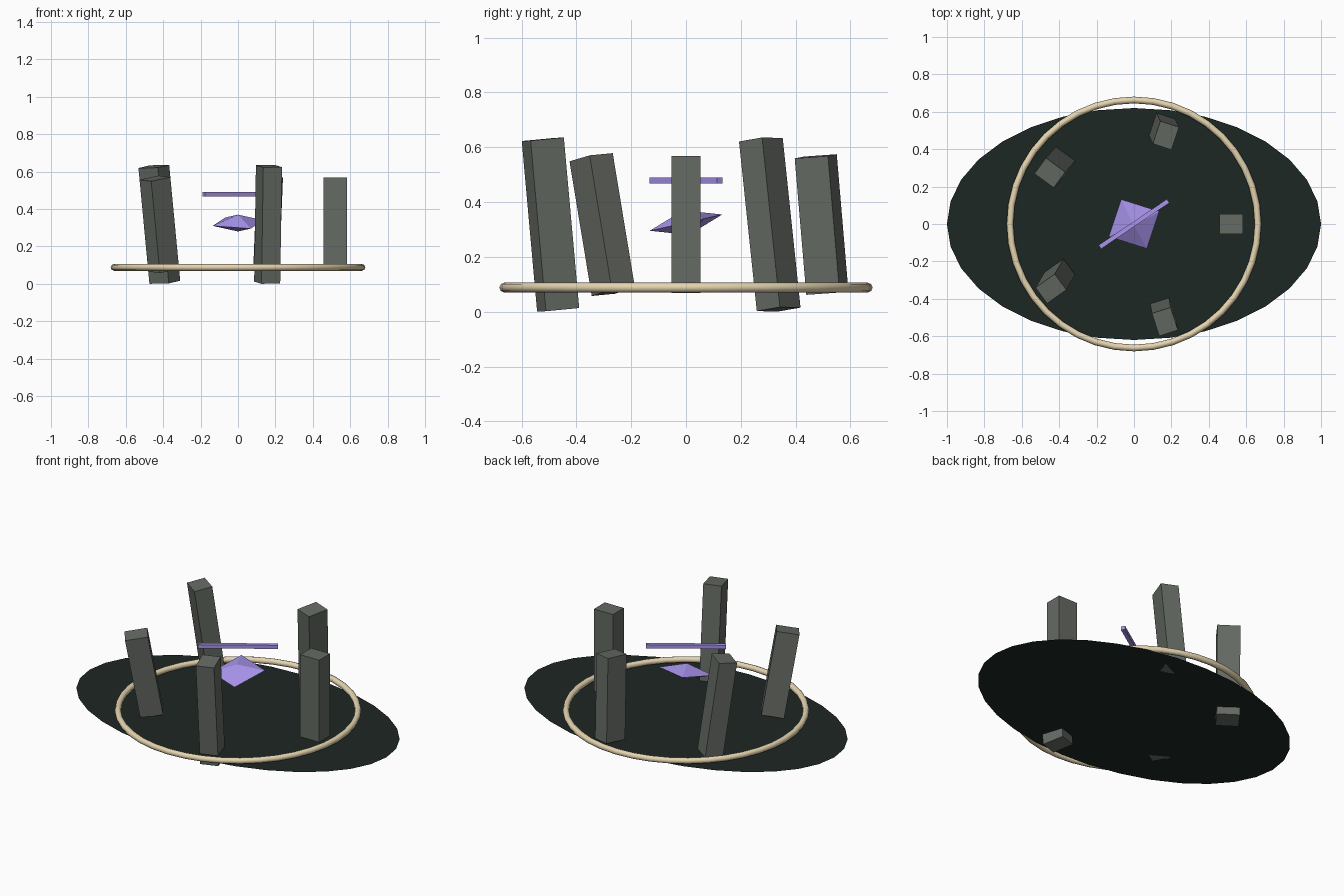
import bpy, bmesh, math
from mathutils import Matrix, Vector

if "Cube" in bpy.data.objects:
    bpy.data.objects.remove(bpy.data.objects["Cube"])


def material(name, rgb):
    m = bpy.data.materials.new(name)
    m.diffuse_color = (*rgb, 1)
    m.use_nodes = True
    m.node_tree.nodes["Principled BSDF"].inputs["Base Color"].default_value = m.diffuse_color
    return m


stone = material("stone", (0.13, 0.145, 0.125))
moss = material("dark_moss", (0.012, 0.02, 0.016))
sand = material("pale_sand", (0.78, 0.66, 0.43))
violet = material("violet", (0.40, 0.30, 0.85))


def finish(obj, name, mat):
    obj.name = name
    obj.data.materials.append(mat)
    return obj


def box(name, size, matrix, mat):
    mesh = bpy.data.meshes.new(name)
    bm = bmesh.new()
    bmesh.ops.create_cube(bm, size=1, matrix=matrix @ Matrix.Diagonal((*size, 1)))
    bm.to_mesh(mesh)
    bm.free()
    obj = bpy.data.objects.new(name, mesh)
    bpy.context.collection.objects.link(obj)
    return finish(obj, name, mat)


# Flat oval ground sheet
bpy.ops.mesh.primitive_circle_add(vertices=32, radius=1, fill_type='NGON', location=(0, 0, 0.067))
ground = finish(bpy.context.object, "ground_oval", moss)
ground.scale = (1, 0.62, 1)

# Ring hovering just above the ground
bpy.ops.mesh.primitive_torus_add(major_segments=40, minor_segments=8, major_radius=0.663,
                                 minor_radius=0.018, location=(0, 0, 0.088))
finish(bpy.context.object, "ground_ring", sand)
bpy.ops.object.shade_smooth_by_angle(angle=math.radians(50))

# Five leaning standing stones: height and lean (x, y per unit of height)
stones = [(0.50, 0, 0), (0.50, 0.04, -0.085), (0.625, -0.095, -0.105),
          (0.50, -0.095, -0.165), (0.625, 0.015, -0.09)]
for i, (height, lx, ly) in enumerate(stones):
    a = math.tau * i / 5
    lean = Vector((0, 0, 1)).rotation_difference(Vector((lx, ly, 1))).to_matrix().to_4x4()
    place = Matrix.Translation((0.52 * math.cos(a), 0.52 * math.sin(a), 0.318))
    box(f"standing_stone_{i + 1}", (0.128, 0.105, height),
        place @ lean @ Matrix.Rotation(a, 4, 'Z'), stone)

# Flattened, tilted octahedral crystal
mesh = bpy.data.meshes.new("crystal")
bm = bmesh.new()
tilt = (Matrix.Translation((0, 0, 0.325)) @ Matrix.Rotation(0.22, 4, 'X')
        @ Matrix.Rotation(math.radians(27), 4, 'Z'))
rim = [bm.verts.new(tilt @ Vector((0.152 * math.cos(k * math.pi / 2),
                                   0.152 * math.sin(k * math.pi / 2), 0))) for k in range(4)]
top, bottom = (bm.verts.new(tilt @ Vector((0, 0, z))) for z in (0.046, -0.046))
for k in range(4):
    bm.faces.new((rim[k], rim[(k + 1) % 4], top))
    bm.faces.new((rim[(k + 1) % 4], rim[k], bottom))
bm.to_mesh(mesh)
bm.free()
crystal = bpy.data.objects.new("crystal", mesh)
bpy.context.collection.objects.link(crystal)
finish(crystal, "crystal", violet)

# Slim bar floating over the crystal
box("floating_bar", (0.44, 0.024, 0.022),
    Matrix.Translation((0, 0, 0.479)) @ Matrix.Rotation(math.radians(34), 4, 'Z'), violet)
